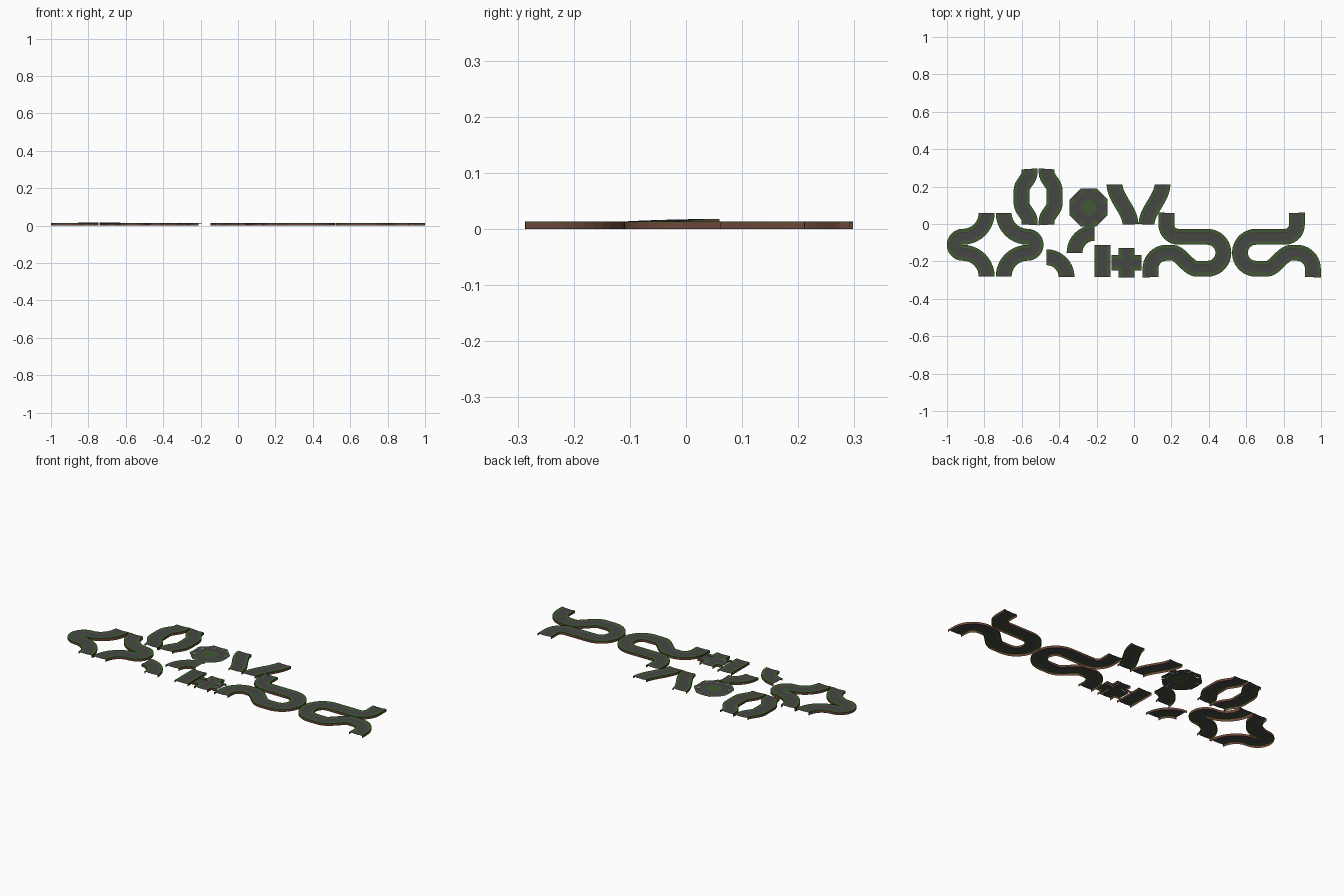
import bpy, bmesh, math
from mathutils import Vector

if "Cube" in bpy.data.objects:
    bpy.data.objects.remove(bpy.data.objects["Cube"])

S = 187.3            # plan units per scene unit
H, G = 7.95, 4.0     # half width of a tile strip, half width of the road
TOP, LIP, ROAD = 0.0135, 0.0115, 0.012


def material(name, rgb):
    m = bpy.data.materials.new(name)
    m.diffuse_color = (*rgb, 1)
    m.use_nodes = True
    m.node_tree.nodes["Principled BSDF"].inputs["Base Color"].default_value = m.diffuse_color
    return m


MATS = [material("grass green", (0.052, 0.102, 0.033)),
        material("road grey", (0.062, 0.062, 0.060)),
        material("earth brown", (0.150, 0.062, 0.038))]
GREEN, GREY, BROWN = 0, 1, 2


def plan(x, y):
    """Plan sheet coordinates (y down) to scene coordinates."""
    return Vector(((x - 1134.5) / S, (225.2 - y) / S))


def finish(name, bm):
    bmesh.ops.remove_doubles(bm, verts=bm.verts, dist=1e-5)
    me = bpy.data.meshes.new(name)
    bm.to_mesh(me)
    bm.free()
    for m in MATS:
        me.materials.append(m)
    ob = bpy.data.objects.new(name, me)
    bpy.context.collection.objects.link(ob)


def face(bm, pts, mat):
    f = bm.faces.new([bm.verts.new(p) for p in pts])
    f.material_index = mat


def arc(cx, cy, r, a0, a1, n=10):
    out = []
    for i in range(n + 1):
        a = math.radians(a0 + (a1 - a0) * i / n)
        out.append((cx + r * math.cos(a), cy - r * math.sin(a)))
    return out


def ease(x0, y0, x1, y1, along_y=True, n=10):
    """S-bend leaving and arriving parallel to one axis."""
    out = []
    for i in range(n + 1):
        t = i / n
        s = t * t * (3 - 2 * t)
        tx, ty = (s, t) if along_y else (t, s)
        out.append((x0 + (x1 - x0) * tx, y0 + (y1 - y0) * ty))
    return out


def mirror(path, axis):
    return [(2 * axis - x, y) for x, y in path]


# Open shell section: earth wall, grass lip, verge, recessed road
SECTION = [(H, 0), (H, LIP), (H, TOP), (G + .5, TOP), (G, ROAD),
           (-G, ROAD), (-G - .5, TOP), (-H, TOP), (-H, LIP), (-H, 0)]
SECTION_MATS = [BROWN, GREEN, GREEN, GREY, GREY, GREY, GREEN, GREEN, BROWN]


def strip(name, path, lift=lambda i: 0.0):
    pts = []
    for p in path:
        q = plan(*p)
        if not pts or (q - pts[-1]).length > 1e-4:
            pts.append(q)
    seg = [(b - a).normalized() for a, b in zip(pts, pts[1:])]
    bm = bmesh.new()
    rows = []
    for i, p in enumerate(pts):
        if 0 < i < len(seg):
            t = seg[i - 1] + seg[i]
        elif len(seg) == 1:
            t = seg[0]
        elif i == 0:
            t = seg[0] * 1.5 - seg[1] * .5
        else:
            t = seg[-1] * 1.5 - seg[-2] * .5
        t.normalize()
        n = Vector((-t.y, t.x))
        row = []
        for off, z in SECTION:
            q = p + n * off / S
            row.append(bm.verts.new((q.x, q.y, z + (lift(i) if z else 0))))
        rows.append(row)
    for a, b in zip(rows, rows[1:]):
        for j, m in enumerate(SECTION_MATS):
            f = bm.faces.new((a[j], a[j + 1], b[j + 1], b[j]))
            f.material_index = m
    finish(name, bm)


# Hairpin pair with a ramped upper bend
def ramp(i):
    t = max(0.0, 1 - i / 10)
    return 0.0045 * t * t * (3 - 2 * t)


hairpin = arc(963, 214, 24, 0, -90) + arc(963, 246, 8, 90, 270, 14) + arc(963, 278, 24, 90, 0)
strip("hairpin_left", hairpin, ramp)
strip("hairpin_right", mirror(hairpin, 995.5), ramp)

# Bowed lanes
bow = [(1030, 170)] + ease(1030, 174, 1022, 191) + ease(1022, 205, 1030, 222) + [(1030, 226)]
strip("bowed_lane_left", bow)
strip("bowed_lane_right", mirror(bow, 1038.5))

# S-bends forming a fork
bend = ease(1115, 185.5, 1131, 225.5, n=14)
strip("s_bend_left", bend)
strip("s_bend_right", mirror(bend, 1139))

# Quarter turns and straight
strip("quarter_turn_upper", arc(1095, 254, 20, 90, 180))
strip("quarter_turn_lower", arc(1047, 278.5, 20, 90, 0))
strip("straight_road", [(1103, 246), (1103, 278.5)])

# Long loops, one the mirror of the other
loop = ([(1167, 214)] + arc(1179, 226, 12, 180, 270) + arc(1208, 254, 16, 90, -90, 18)
        + ease(1197, 270, 1173, 254, along_y=False) + arc(1167, 270, 16, 90, 180)
        + [(1151, 278.5)])
strip("long_loop_left", loop)
strip("long_loop_right", mirror(loop, 1232.3))


# Crossroads: grid of cells without the four corners
def crossroads(cx, cy):
    bm = bmesh.new()
    c = [-15, -H, -G, G, H, 15]

    def pt(x, y, z):
        return (*plan(cx + x, cy - y), z)
    for x0, x1 in zip(c, c[1:]):
        for y0, y1 in zip(c, c[1:]):
            mx, my = abs(x0 + x1) / 2, abs(y0 + y1) / 2
            if mx > H and my > H:
                continue
            grey = mx < G or my < G
            z = ROAD if grey else TOP
            face(bm, [pt(x0, y0, z), pt(x1, y0, z), pt(x1, y1, z), pt(x0, y1, z)],
                 GREY if grey else GREEN)
    # walls lie along the notches, arm ends stay open
    for k in range(4):
        a = k * math.pi / 2
        for s in (-1, 1):
            ends = [(H, s * H), (15, s * H)]
            p, q = [(x * math.cos(a) - y * math.sin(a), x * math.sin(a) + y * math.cos(a))
                    for x, y in (ends if s < 0 else ends[::-1])]
            face(bm, [pt(*p, 0), pt(*q, 0), pt(*q, LIP), pt(*p, LIP)], BROWN)
            face(bm, [pt(*p, LIP), pt(*q, LIP), pt(*q, TOP), pt(*p, TOP)], GREEN)
    finish("crossroads", bm)


crossroads(1127, 264)


# Octagonal roundabout: green island, grey ring, an exit on every side
def roundabout(cx, cy):
    bm = bmesh.new()
    t8 = math.tan(math.pi / 8)
    for k in range(8):
        a = k * math.pi / 4

        def pt(u, v, z):
            x, y = u * math.cos(a) - v * math.sin(a), u * math.sin(a) + v * math.cos(a)
            return (*plan(cx + x, cy - y), z)
        i, m, o = 7.5, 14, 19
        face(bm, [pt(0, 0, TOP), pt(i, -i * t8, TOP), pt(i, i * t8, TOP)], GREEN)
        face(bm, [pt(i, -i * t8, TOP), pt(m, -m * t8, ROAD), pt(m, m * t8, ROAD),
                  pt(i, i * t8, TOP)], GREY)
        face(bm, [pt(m, -G, ROAD), pt(o, -G, ROAD), pt(o, G, ROAD), pt(m, G, ROAD)], GREY)
        face(bm, [pt(m, G, TOP), pt(o, G, TOP), pt(o, o * t8, TOP), pt(m, m * t8, TOP)], GREEN)
        face(bm, [pt(m, -m * t8, TOP), pt(o, -o * t8, TOP), pt(o, -G, TOP), pt(m, -G, TOP)], GREEN)
    finish("roundabout", bm)


roundabout(1089, 208.5)
